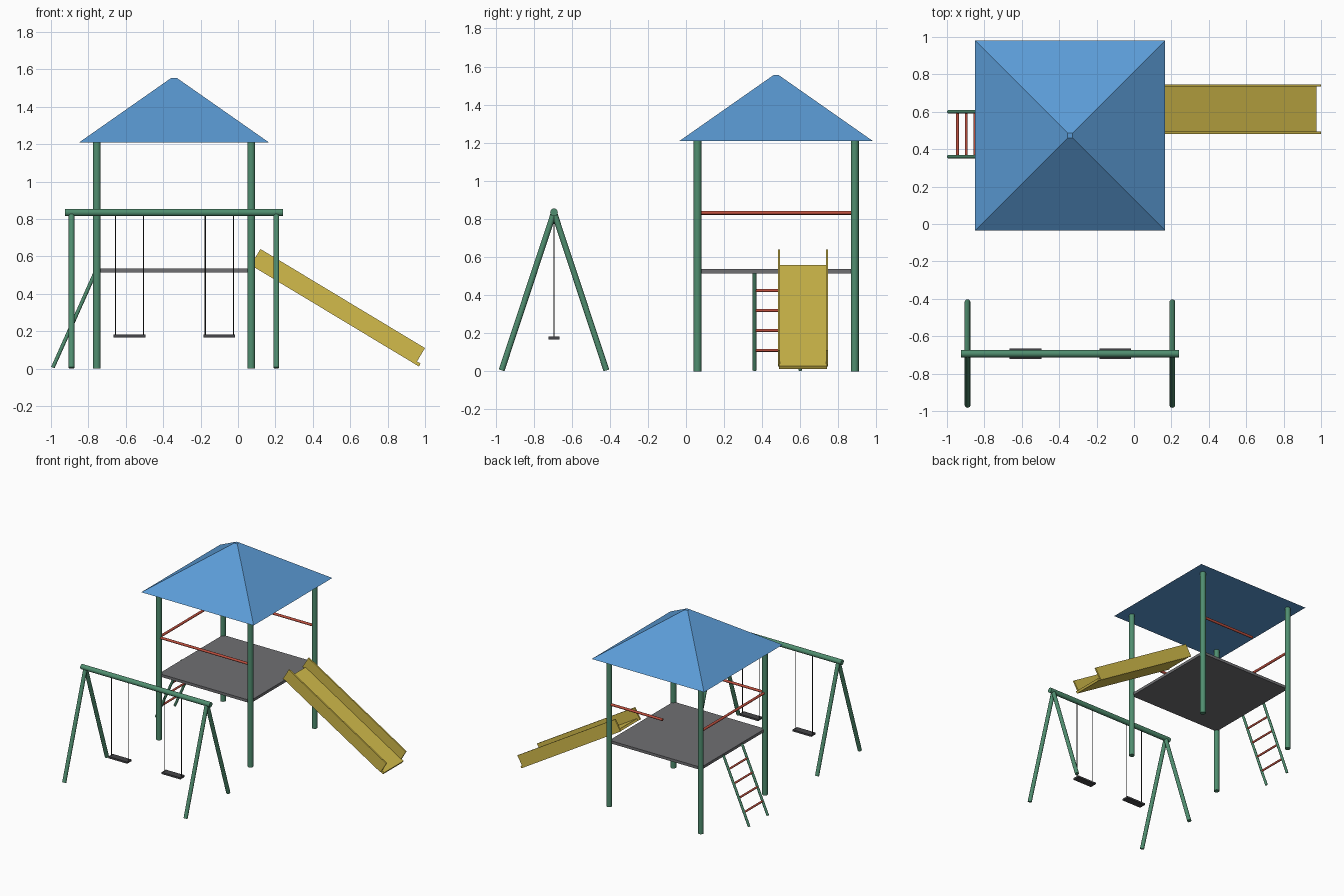
import bpy
import math
from mathutils import Vector

old = bpy.data.objects.get("Cube")
if old:
    bpy.data.objects.remove(old, do_unlink=True)


def material(name, rgb):
    m = bpy.data.materials.new(name)
    m.use_nodes = True
    m.diffuse_color = (*rgb, 1)
    m.node_tree.nodes["Principled BSDF"].inputs["Base Color"].default_value = (*rgb, 1)
    return m


BLUE = material("roof blue", (0.105, 0.33, 0.67))
GREEN = material("frame green", (0.08, 0.27, 0.16))
RED = material("rail red", (0.52, 0.08, 0.05))
YELLOW = material("slide yellow", (0.65, 0.5, 0.07))
GREY = material("deck grey", (0.16, 0.16, 0.17))
DARK = material("seat dark grey", (0.06, 0.06, 0.065))
BLACK = material("chain black", (0.025, 0.025, 0.025))


def rod(name, a, b, radius, mat, sides=14):
    """Round bar between two points."""
    a, b = Vector(a), Vector(b)
    bpy.ops.mesh.primitive_cylinder_add(vertices=sides, radius=radius,
                                        depth=(b - a).length, location=(a + b) / 2)
    ob = bpy.context.object
    ob.name = name
    ob.rotation_euler = (b - a).to_track_quat("Z", "Y").to_euler()
    ob.data.materials.append(mat)
    bpy.ops.object.shade_smooth_by_angle(angle=math.radians(40))
    return ob


def box(name, centre, size, mat, pitch=0):
    """Block with an optional tilt about y."""
    bpy.ops.mesh.primitive_cube_add(size=1, location=centre, rotation=(0, pitch, 0))
    ob = bpy.context.object
    ob.name = name
    ob.scale = size
    ob.data.materials.append(mat)
    return ob


# Tower: posts, deck and pyramid roof
CX, CY, HALF = -0.342, 0.473, 0.413
L, R, F, B = CX - HALF, CX + HALF, CY - HALF, CY + HALF
for x in (L, R):
    for y in (F, B):
        rod("tower_post", (x, y, 0), (x, y, 1.215), 0.021, GREEN, 16)
box("deck", (CX, CY, 0.525), (2 * HALF, 2 * HALF, 0.022), GREY)

bpy.ops.mesh.primitive_cone_add(vertices=4, radius1=0.507 * math.sqrt(2), radius2=0.02,
                                depth=0.345, location=(CX, CY, 1.3825),
                                rotation=(0, 0, math.pi / 4))
roof = bpy.context.object
roof.name = "roof"
roof.data.materials.append(BLUE)

# Safety rails: full on the front and ladder side, partial at the back
RAIL = 0.832
rod("front_rail", (L, F, RAIL), (R, F, RAIL), 0.01, RED)
rod("ladder_side_rail", (L, F, RAIL), (L, B, RAIL), 0.01, RED)
rod("back_rail", (-0.41, B, RAIL), (R, B, RAIL), 0.01, RED)

# Ladder
foot, head = Vector((-0.99, 0, 0.006)), Vector((-0.757, 0, 0.528))
for y in (0.36, 0.6):
    side = Vector((0, y, 0))
    rod("ladder_side", foot + side, head + side, 0.01, GREEN)
for i in range(1, 5):
    p = foot.lerp(head, i / 5)
    rod("ladder_rung", (p.x, 0.36, p.z), (p.x, 0.6, p.z), 0.008, RED)

# Slide: tilted bed between two side walls
PITCH = math.radians(31.06)
along = Vector((math.cos(PITCH), 0, -math.sin(PITCH)))
up = Vector((math.sin(PITCH), 0, math.cos(PITCH)))
top_mid = Vector((0.56, 0.614, 0.375))
box("slide_bed", top_mid - up * 0.092 + along * 0.022, (1.028, 0.25, 0.018), YELLOW, PITCH)
for s in (-1, 1):
    box("slide_wall", top_mid - up * 0.05 + Vector((0, s * 0.126, 0)),
        (1.027, 0.012, 0.1), YELLOW, PITCH)

# Swing frame
SY, SZ = -0.693, 0.835
rod("swing_beam", (-0.925, SY, SZ), (0.24, SY, SZ), 0.02, GREEN, 16)
for x in (-0.89, 0.205):
    for s in (-1, 1):
        rod("swing_leg", (x, SY + s * 0.275, 0.005), (x, SY, SZ), 0.0155, GREEN)

# Swings
for x in (-0.58, -0.1):
    box("swing_seat", (x, SY, 0.175), (0.17, 0.056, 0.014), DARK)
    for s in (-1, 1):
        cx = x + s * 0.075
        rod("swing_chain", (cx, SY, 0.175), (cx, SY, SZ), 0.003, BLACK, 8)
